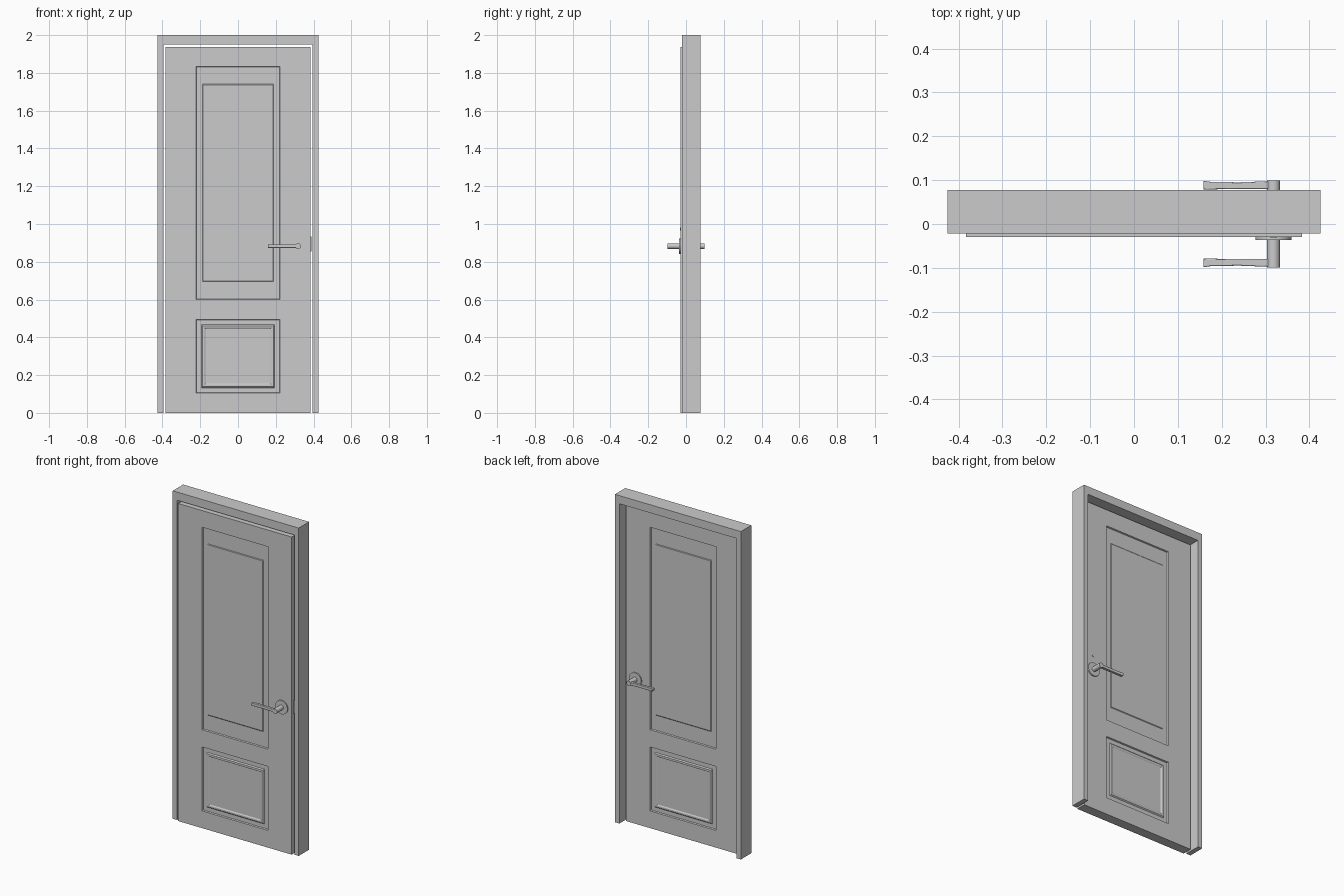
import bpy, bmesh
from math import radians
from mathutils import Matrix

if "Cube" in bpy.data.objects:
    bpy.data.objects.remove(bpy.data.objects["Cube"])


def make_object(name, bm, smooth=False):
    bmesh.ops.remove_doubles(bm, verts=bm.verts, dist=1e-5)
    bmesh.ops.recalc_face_normals(bm, faces=bm.faces)
    mesh = bpy.data.meshes.new(name)
    bm.to_mesh(mesh)
    bm.free()
    ob = bpy.data.objects.new(name, mesh)
    bpy.context.collection.objects.link(ob)
    if smooth:
        bpy.ops.object.select_all(action='DESELECT')
        ob.select_set(True)
        bpy.context.view_layer.objects.active = ob
        bpy.ops.object.shade_smooth_by_angle(angle=radians(35))
    return ob


def face(bm, pts):
    return bm.faces.new([bm.verts.new(p) for p in pts])


def extrude_y(name, outline, y0, y1):
    """Extrude an x-z outline between two depths."""
    bm = bmesh.new()
    f = face(bm, [(x, y0, z) for x, z in outline])
    ext = bmesh.ops.extrude_face_region(bm, geom=[f])['geom']
    bmesh.ops.translate(bm, vec=(0, y1 - y0, 0),
                        verts=[v for v in ext if isinstance(v, bmesh.types.BMVert)])
    return make_object(name, bm)


def mirror_y(ob):
    m = ob.modifiers.new("both_sides", 'MIRROR')
    m.use_axis = (False, True, False)
    return ob


def disc_y(name, x, z, r, y0, y1, segs=32):
    """Cylinder along y, mirrored to the back of the door."""
    bm = bmesh.new()
    mat = Matrix.Translation((x, (y0 + y1) / 2, z)) @ Matrix.Rotation(radians(90), 4, 'X')
    bmesh.ops.create_cone(bm, cap_ends=True, segments=segs, radius1=r, radius2=r,
                          depth=abs(y1 - y0), matrix=mat)
    return mirror_y(make_object(name, bm, smooth=True))


# Door frame: one inverted U
extrude_y("door_frame", [(-.425, 0), (-.425, 2), (.425, 2), (.425, 0),
                         (.395, 0), (.395, 1.95), (-.395, 1.95), (-.395, 0)], -.022, .078)

# Door leaf with two moulded panels on each side
T = .03
XS = [-.383, -.222, .222, .383]
ZS = [0, .105, .495, .6, 1.835, 1.937]
# rings of each panel: (x inset, z inset, depth below the surface)
PANELS = {1: [(0, 0, 0), (.003, .003, .008), (.028, .028, .008),
              (.034, .034, .002), (.044, .044, .002), (.050, .050, .006)],
          3: [(0, 0, 0), (.003, .003, .008), (.034, .095, .008), (.038, .099, .005)]}


def ring(x0, x1, z0, z1, s, r):
    dx, dz, d = r
    y = s * (T - d)
    return [(x0 + dx, y, z0 + dz), (x1 - dx, y, z0 + dz),
            (x1 - dx, y, z1 - dz), (x0 + dx, y, z1 - dz)]


bm = bmesh.new()
for s in (-1, 1):
    for i in range(3):
        for j in range(5):
            cell = (XS[i], XS[i + 1], ZS[j], ZS[j + 1], s)
            rings = PANELS[j] if i == 1 and j in PANELS else [(0, 0, 0)]
            loops = [ring(*cell, r) for r in rings]
            for a, b in zip(loops, loops[1:]):
                for k in range(4):
                    n = (k + 1) % 4
                    face(bm, [a[k], a[n], b[n], b[k]])
            face(bm, loops[-1])
for z in (ZS[0], ZS[-1]):
    for a, b in zip(XS, XS[1:]):
        face(bm, [(a, -T, z), (b, -T, z), (b, T, z), (a, T, z)])
for x in (XS[0], XS[-1]):
    for a, b in zip(ZS, ZS[1:]):
        face(bm, [(x, -T, a), (x, -T, b), (x, T, b), (x, T, a)])
make_object("door_leaf", bm)

# Latch plate on the leaf edge
extrude_y("latch_plate", [(.382, .855), (.389, .855), (.389, .935), (.382, .935)], -.012, .012)

# Handle hardware, same on both sides
HX, HZ = .318, .883
disc_y("handle_rosette", HX, HZ, .041, -.028, -.037)
disc_y("handle_shank", HX, HZ, .015, -.035, -.099)
disc_y("lock_cylinder", HX, HZ + .09, .008, -.029, -.031, 16)

# Lever: plan profile extruded upwards
bm = bmesh.new()
plan = [(.158, -.078), (.158, -.099), (.175, -.096), (.24, -.095), (.318, -.098),
        (.318, -.080), (.24, -.080), (.175, -.079)]
f = face(bm, [(x, y, HZ - .009) for x, y in plan])
ext = bmesh.ops.extrude_face_region(bm, geom=[f])['geom']
bmesh.ops.translate(bm, vec=(0, 0, .018),
                    verts=[v for v in ext if isinstance(v, bmesh.types.BMVert)])
lever = make_object("handle_lever", bm, smooth=True)
bev = lever.modifiers.new("soft_edges", 'BEVEL')
bev.width, bev.segments = .002, 2
mirror_y(lever)
